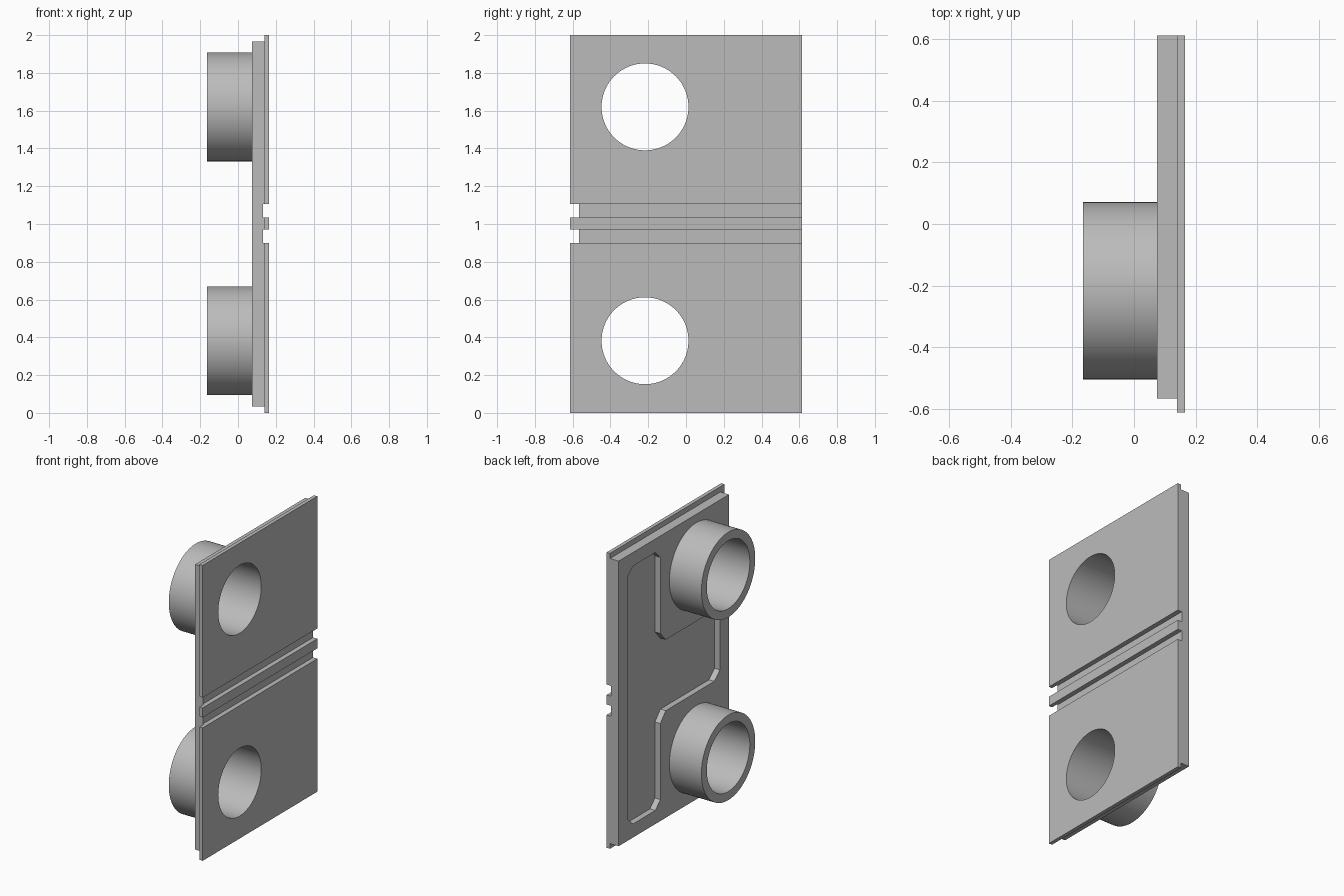
import bpy, bmesh
from math import radians, sin, cos, tau

if "Cube" in bpy.data.objects:
    bpy.data.objects.remove(bpy.data.objects["Cube"], do_unlink=True)

grey = bpy.data.materials.new("plain grey")
grey.use_nodes = True
grey.diffuse_color = (0.5, 0.5, 0.5, 1)
grey.node_tree.nodes["Principled BSDF"].inputs["Base Color"].default_value = grey.diffuse_color

# Main dimensions
HALF_Y, TOP = 0.613, 2.0
BACK_X, SEAM_X, FACE_X = 0.075, 0.14, 0.165
TUBE_Y, TUBE_R, BORE_R, TUBE_END = -0.217, 0.288, 0.23, -0.165
TUBE_Z = {"lower": 0.382, "upper": 1.62}
GROOVES = [(0.90, 0.97), (1.035, 1.105)]


def finish(name, bm):
    bmesh.ops.recalc_face_normals(bm, faces=bm.faces)
    mesh = bpy.data.meshes.new(name)
    bm.to_mesh(mesh)
    bm.free()
    mesh.materials.append(grey)
    ob = bpy.data.objects.new(name, mesh)
    bpy.context.collection.objects.link(ob)
    return ob


def prism(name, outline, x0, x1):
    """Extrude a (y, z) outline along x."""
    bm = bmesh.new()
    face = bm.faces.new([bm.verts.new((x0, y, z)) for y, z in outline])
    ext = bmesh.ops.extrude_face_region(bm, geom=[face])["geom"]
    bmesh.ops.translate(bm, vec=(x1 - x0, 0, 0),
                        verts=[v for v in ext if isinstance(v, bmesh.types.BMVert)])
    return finish(name, bm)


def box(name, x0, x1, y0, y1, z0, z1):
    return prism(name, [(y0, z0), (y1, z0), (y1, z1), (y0, z1)], x0, x1)


def circle(z, r, n=96):
    return [(TUBE_Y + r * cos(tau * i / n), z + r * sin(tau * i / n)) for i in range(n)]


def activate(ob):
    bpy.ops.object.select_all(action='DESELECT')
    ob.select_set(True)
    bpy.context.view_layer.objects.active = ob


def cut(ob, cutters):
    activate(ob)
    for c in cutters:
        mod = ob.modifiers.new("cut", 'BOOLEAN')
        mod.operation, mod.solver, mod.object = 'DIFFERENCE', 'EXACT', c
        bpy.ops.object.modifier_apply(modifier=mod.name)
        bpy.data.objects.remove(c, do_unlink=True)
    activate(ob)
    bpy.ops.object.shade_smooth_by_angle(angle=radians(30))


def bore(z):
    return prism("bore_cutter", circle(z, BORE_R), -0.5, 0.5)


# Backing plate with bores, shallow grooves and a recessed pocket
backing = box("backing_plate", BACK_X, SEAM_X, -0.567, HALF_Y, 0.035, 1.965)
upper_half = [(-0.47, 1.185), (-0.41, 1.24), (0.11, 1.24), (0.168, 1.305),
              (0.168, 1.82), (0.221, 1.873), (0.46, 1.873), (0.519, 1.82)]
pocket = upper_half + [(y, TOP - z) for y, z in reversed(upper_half)]
cut(backing, [bore(z) for z in TUBE_Z.values()]
    + [box("groove_cutter", 0.133, 0.3, -1, 1, a, b) for a, b in GROOVES]
    + [prism("pocket_cutter", pocket, 0, 0.115)])

# Face panels, with a narrow rib between the two grooves
face_span = (SEAM_X, FACE_X, -HALF_Y, HALF_Y)
lower = box("lower_face_panel", *face_span, 0, GROOVES[0][0])
cut(lower, [bore(TUBE_Z["lower"])])
box("centre_rib", *face_span, GROOVES[0][1], GROOVES[1][0])
upper = box("upper_face_panel", *face_span, GROOVES[1][1], TOP)
cut(upper, [bore(TUBE_Z["upper"])])

# Open tubes on the rear of the plate
for side, z in TUBE_Z.items():
    tube = prism(side + "_tube", circle(z, TUBE_R), TUBE_END, BACK_X)
    cut(tube, [bore(z)])
